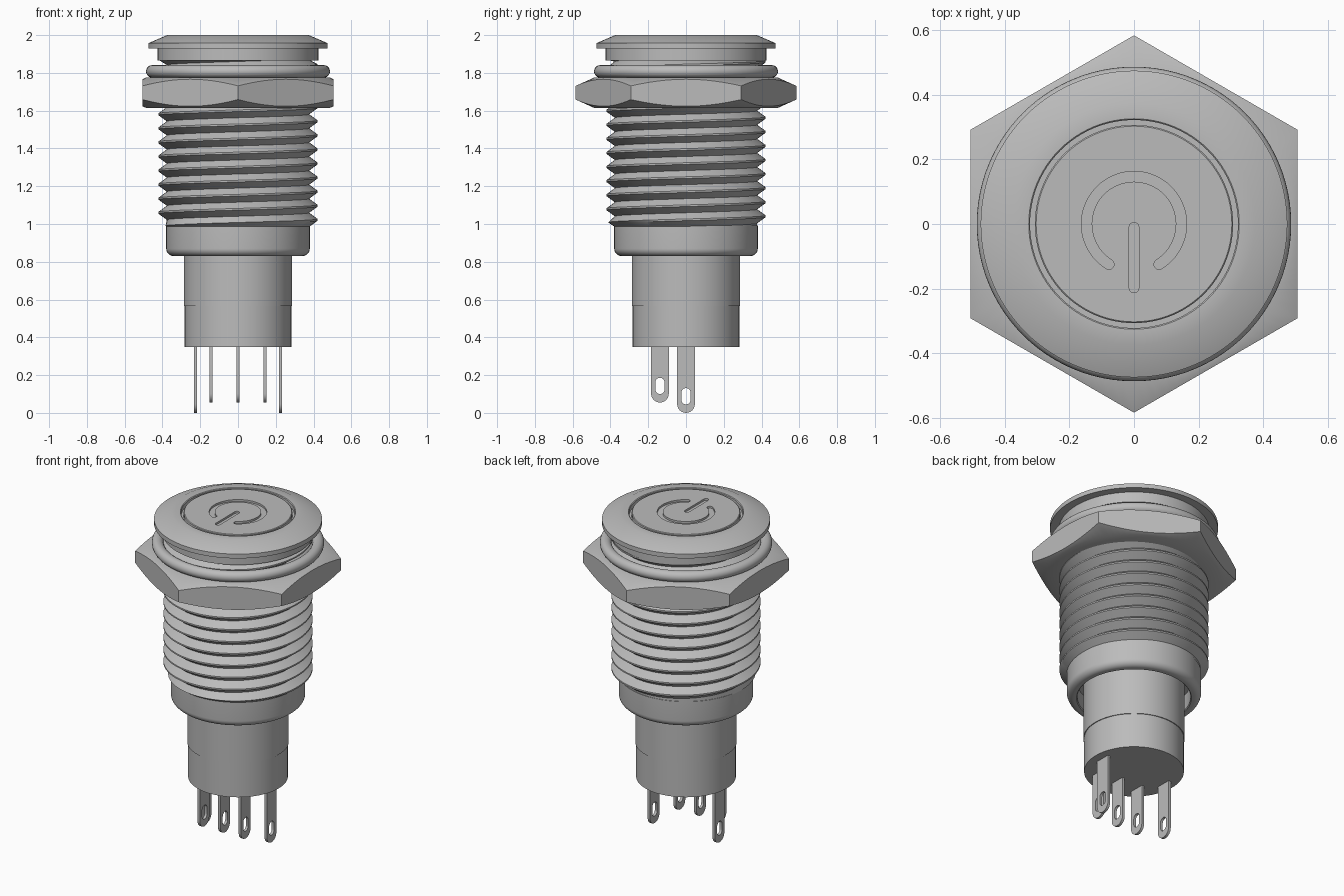
import bpy, bmesh
from math import sin, cos, pi, radians, floor

if "Cube" in bpy.data.objects:
    bpy.data.objects.remove(bpy.data.objects["Cube"])

GREY = (0.5, 0.5, 0.5, 1)
steel = bpy.data.materials.new("brushed grey")
steel.use_nodes = True
steel.diffuse_color = GREY
steel.node_tree.nodes["Principled BSDF"].inputs["Base Color"].default_value = GREY


def finish(name, bm):
    """Turn a bmesh into a shaded object with the grey material."""
    bmesh.ops.remove_doubles(bm, verts=bm.verts, dist=1e-5)
    bmesh.ops.recalc_face_normals(bm, faces=bm.faces)
    mesh = bpy.data.meshes.new(name)
    bm.to_mesh(mesh)
    bm.free()
    mesh.materials.append(steel)
    ob = bpy.data.objects.new(name, mesh)
    bpy.context.collection.objects.link(ob)
    return ob


def skin(bm, loops, closed_loops=False):
    """Join neighbouring vertex rings with quads."""
    n = len(loops[0])
    pairs = list(zip(loops, loops[1:]))
    if closed_loops:
        pairs.append((loops[-1], loops[0]))
    for a, b in pairs:
        for i in range(n):
            j = (i + 1) % n
            bm.faces.new((a[i], a[j], b[j], b[i]))


def lathe(name, profile, steps=96):
    """Spin an (r, z) profile; points on the axis merge into caps."""
    bm = bmesh.new()
    rings = [[bm.verts.new((r * cos(2 * pi * i / steps), r * sin(2 * pi * i / steps), z))
              for i in range(steps)] for r, z in profile if r > 0]
    skin(bm, rings)
    if profile[0][0] == 0:
        bm.faces.new(rings[0])
    if profile[-1][0] == 0:
        bm.faces.new(rings[-1])
    return finish(name, bm)


def arc(cx, cy, r, a0, a1, n):
    return [(cx + r * cos(radians(a0 + (a1 - a0) * i / n)),
             cy + r * sin(radians(a0 + (a1 - a0) * i / n))) for i in range(n + 1)]


def capsule(cx, low, high, r):
    """Upright rounded slot outline."""
    return arc(cx, high - r, r, 0, 180, 12) + arc(cx, low + r, r, 180, 360, 12)


# Head with chamfered rim, neck and a well for the button
lathe("bezel_head", [(0, 1.97), (0.322, 1.97), (0.322, 1.996), (0.326, 2.0), (0.375, 2.0),
                     (0.475, 1.957), (0.475, 1.93), (0.425, 1.93), (0.425, 1.866), (0.36, 1.866)])

# Push button
button = lathe("push_button", [(0, 1.965), (0.307, 1.965), (0.307, 1.996), (0.303, 2.0), (0, 2.0)])


# Engraved arc and bar in the button face
def engrave(target, outline, depth=0.012):
    bm = bmesh.new()
    face = bm.faces.new([bm.verts.new((x, y, 2.0 - depth)) for x, y in outline])
    up = bmesh.ops.extrude_face_region(bm, geom=[face])["geom"]
    bmesh.ops.translate(bm, vec=(0, 0, 0.05),
                        verts=[v for v in up if isinstance(v, bmesh.types.BMVert)])
    cutter = finish("engraving_cutter", bm)
    cutter.hide_render = True
    mod = target.modifiers.new("engraving", "BOOLEAN")
    mod.operation, mod.solver, mod.object = "DIFFERENCE", "EXACT", cutter
    bpy.context.view_layer.update()
    graph = bpy.context.evaluated_depsgraph_get()
    cut = bpy.data.meshes.new_from_object(target.evaluated_get(graph))
    target.modifiers.clear()
    target.data = cut
    bpy.data.objects.remove(cutter)


start, end, mid, half = -58, 238, 0.147, 0.016
ends = [(mid * cos(radians(a)), mid * sin(radians(a))) for a in (start, end)]
ring_slot = (arc(0, 0, mid + half, start, end, 60)
             + arc(*ends[1], half, end, end + 180, 10)[1:-1]
             + arc(0, 0, mid - half, end, start, 60)
             + arc(*ends[0], half, start - 180, start, 10)[1:-1])
engrave(button, ring_slot)
engrave(button, capsule(0, -0.213, 0.005, 0.015))

# Sealing ring
lathe("sealing_ring", arc(0.454, 1.808, 0.033, 0, 360, 20))


# Hexagonal nut whose corners are cut back by a cone
def hex_nut():
    apothem, flat_r, top, bottom, slope = 0.506, 0.487, 1.775, 1.615, 0.45
    steps = 96
    rings = [[] for _ in range(6)]
    bm = bmesh.new()
    for i in range(steps):
        a = 2 * pi * i / steps
        off = (a + pi / 6) % (pi / 3) - pi / 6
        edge = apothem / cos(off)
        drop = slope * (edge - flat_r)
        section = [(0.37, top), (flat_r, top), (edge, top - drop),
                   (edge, bottom + drop), (flat_r, bottom), (0.37, bottom)]
        for ring, (r, z) in zip(rings, section):
            ring.append(bm.verts.new((r * cos(a), r * sin(a), z)))
    skin(bm, rings, closed_loops=True)
    return finish("hex_nut", bm)


hex_nut()


# Helical screw thread that fades out at its lower end
def screw_thread():
    low, high, pitch, root, depth, steps = 0.985, 1.87, 0.0745, 0.377, 0.045, 72
    profile = [(0, 0), (0.44, 1), (0.56, 1), (1, 0)]
    turns = int((high - low) / pitch) + 2
    bm = bmesh.new()
    previous = None
    for i in range(turns * steps + 1):
        a = 2 * pi * i / steps
        base = low + pitch * (i / steps - 1)
        row = []
        for along, rise in profile:
            z = base + along * pitch
            fade = min(1, max(0, (z - low) / 0.03))
            r = root + depth * rise * fade
            row.append(bm.verts.new((r * cos(a), r * sin(a), min(high, max(low, z)))))
        if previous:
            for j in range(len(profile) - 1):
                bm.faces.new((previous[j], row[j], row[j + 1], previous[j + 1]))
        previous = row
    bmesh.ops.dissolve_degenerate(bm, dist=1e-5, edges=bm.edges)
    return finish("screw_thread", bm)


screw_thread()

# Rounded sleeve under the thread, hollow from below
lathe("lower_sleeve", [(0.27, 0.93), (0.32, 0.93), (0.32, 0.835), (0.325, 0.83)]
      + arc(0.34, 0.87, 0.04, -90, 0, 8) + [(0.38, 0.992), (0.36, 0.992)])

# Insulating body in two steps
lathe("upper_body", [(0, 0.95), (0.287, 0.95), (0.287, 0.565), (0, 0.565)])
lathe("contact_base", [(0, 0.58), (0.282, 0.58), (0.282, 0.35), (0, 0.35)])


# Flat solder terminals with an oval eye
def terminal(name, x, y, low):
    thick = 0.008
    outer = capsule(y, low, 0.45, 0.047)
    eye = capsule(y, low + 0.045, low + 0.131, 0.024)
    bm = bmesh.new()
    loops = [[bm.verts.new((x + side, u, v)) for u, v in shape]
             for shape, side in ((outer, -thick), (outer, thick), (eye, thick), (eye, -thick))]
    skin(bm, loops, closed_loops=True)
    return finish(name, bm)


for label, x in (("right", -0.142), ("middle", 0), ("left", 0.142)):
    terminal("front_terminal_" + label, x, -0.138, 0.055)
for label, x in (("right", -0.224), ("left", 0.224)):
    terminal("side_terminal_" + label, x, 0, 0)

# Smooth round surfaces, keep edges sharp
bpy.ops.object.select_all(action="DESELECT")
for ob in bpy.context.collection.objects:
    if ob.type == "MESH" and steel.name in ob.data.materials:
        ob.select_set(True)
        bpy.context.view_layer.objects.active = ob
bpy.ops.object.shade_smooth_by_angle(angle=radians(25))
